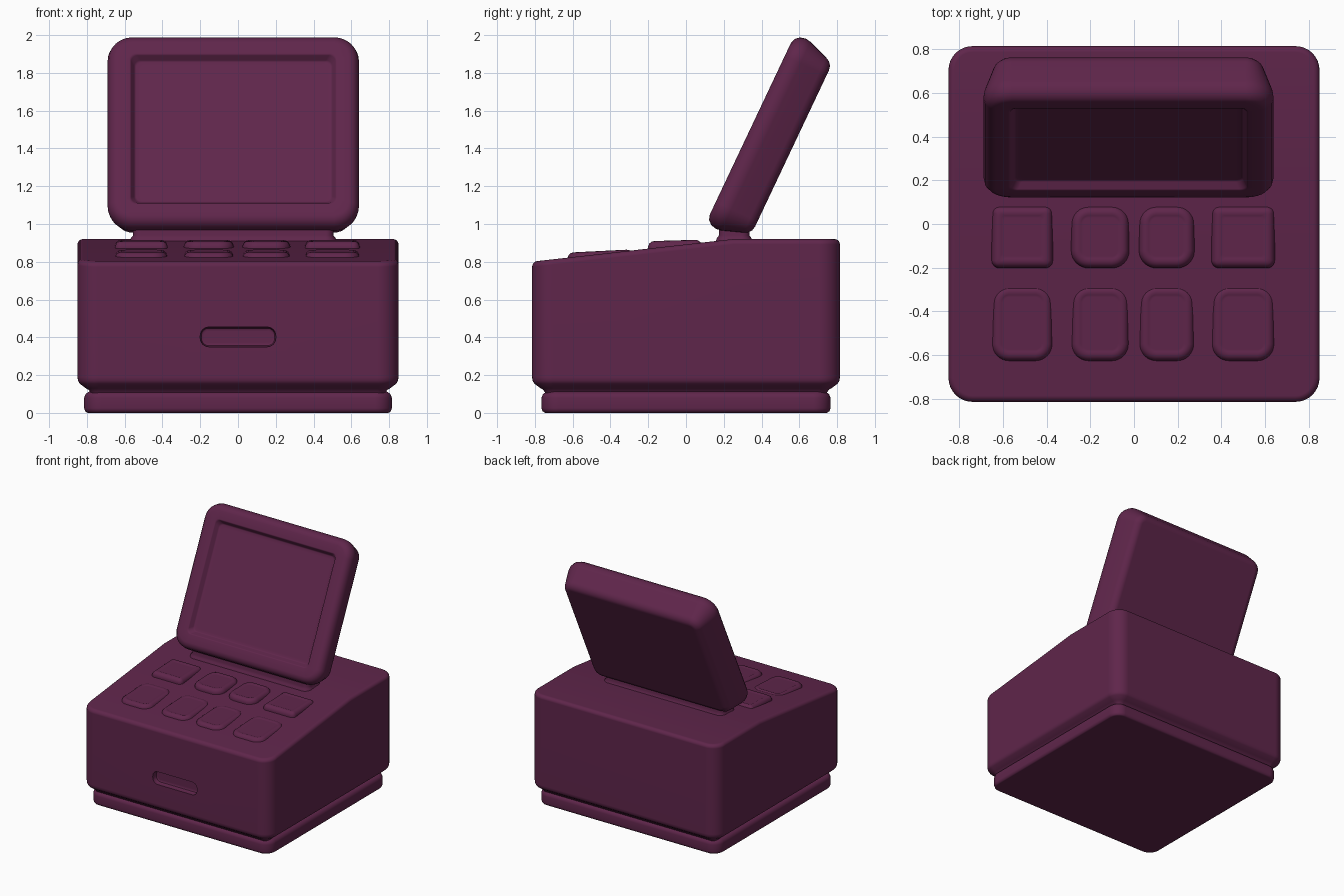
import bpy, bmesh, math
from mathutils import Matrix, Vector

if "Cube" in bpy.data.objects:
    bpy.data.objects.remove(bpy.data.objects["Cube"])

plum = bpy.data.materials.new("plum")
plum.diffuse_color = (0.115, 0.019, 0.070, 1)
plum.use_nodes = True
plum.node_tree.nodes["Principled BSDF"].inputs["Base Color"].default_value = plum.diffuse_color


def outline(hx, hy, r, seg=8):
    """Points of a rounded rectangle."""
    pts = []
    for k, (sx, sy) in enumerate([(1, 1), (-1, 1), (-1, -1), (1, -1)]):
        for i in range(seg + 1):
            a = math.pi / 2 * (k + i / seg)
            pts.append((sx * (hx - r) + r * math.cos(a), sy * (hy - r) + r * math.sin(a)))
    return pts


def loft(hx, hy, r, rings, min_r=0.025):
    """Rounded block from (inset, height) rings, closed at both ends."""
    bm = bmesh.new()
    loops = []
    for inset, z in rings:
        rr = max(r - inset, min_r)
        loops.append([bm.verts.new((x, y, z)) for x, y in outline(hx - inset, hy - inset, rr)])
    n = len(loops[0])
    for a, b in zip(loops, loops[1:]):
        for i in range(n):
            j = (i + 1) % n
            bm.faces.new((a[i], a[j], b[j], b[i]))
    bm.faces.new(list(reversed(loops[0])))
    bm.faces.new(loops[-1])
    return bm


def finish(name, bm, matrix=None):
    if matrix is not None:
        bm.transform(matrix)
    bmesh.ops.recalc_face_normals(bm, faces=bm.faces)
    me = bpy.data.meshes.new(name)
    bm.to_mesh(me)
    bm.free()
    me.materials.append(plum)
    ob = bpy.data.objects.new(name, me)
    bpy.context.collection.objects.link(ob)
    return ob


def activate(ob):
    bpy.ops.object.select_all(action='DESELECT')
    ob.select_set(True)
    bpy.context.view_layer.objects.active = ob


def smooth(ob, deg=42):
    activate(ob)
    bpy.ops.object.shade_smooth_by_angle(angle=math.radians(deg))
    wn = ob.modifiers.new("even_shading", 'WEIGHTED_NORMAL')
    wn.keep_sharp = True


# Plinth under the drawer
smooth(finish("base", loft(0.815, 0.765, 0.09, [
    (0.02, 0), (0.006, 0.008), (0, 0.025), (0, 0.08), (0.008, 0.1), (0.025, 0.112), (0.06, 0.115)])))

# Drawer body with a sloped keypad top
bm = loft(0.85, 0.815, 0.11, [
    (0.07, 0.105), (0.06, 0.122), (0.045, 0.13), (0.012, 0.155), (0.003, 0.17), (0, 0.19), (0, 1.2)])
slope = 0.112
for co, no in [((0, 0.25, 0.92), (0, -slope, 1)), ((0, 0, 0.92), (0, 0, 1))]:
    geom = bm.verts[:] + bm.edges[:] + bm.faces[:]
    cut = bmesh.ops.bisect_plane(bm, geom=geom, dist=1e-5, plane_co=co,
                                 plane_no=Vector(no).normalized(), clear_outer=True)
    rim = [e for e in cut["geom_cut"] if isinstance(e, bmesh.types.BMEdge) and e.is_boundary]
    bmesh.ops.holes_fill(bm, edges=rim, sides=0)
bmesh.ops.recalc_face_normals(bm, faces=bm.faces)
top_rim = [e for e in bm.edges if min(v.co.z for v in e.verts) > 0.7
           and len(e.link_faces) == 2 and e.calc_face_angle() > 0.8]
bmesh.ops.bevel(bm, geom=top_rim, offset=0.028, segments=4, profile=0.5, affect='EDGES')
body = finish("drawer_body", bm)

# Finger slot cut in the drawer front
slot = finish("slot_cutter", loft(0.2, 0.052, 0.045, [(0.02, -0.045), (0.006, -0.038), (0, -0.02), (0, 0.1)], 0.02),
              Matrix.Translation((0, -0.815, 0.402)) @ Matrix.Rotation(math.pi / 2, 4, 'X'))
slot.hide_render = True
activate(body)
mod = body.modifiers.new("slot", 'BOOLEAN')
mod.operation = 'DIFFERENCE'
mod.solver = 'EXACT'
mod.object = slot
bpy.ops.object.modifier_apply(modifier=mod.name)
bpy.data.objects.remove(slot, do_unlink=True)
smooth(body)

# Two rows of four keys
columns = [(-0.512, 0.14), (-0.155, 0.133), (0.15, 0.127), (0.5, 0.145)]
rows = [("front_key", -0.455, 0.175, 0.857, 0.05), ("back_key", -0.06, 0.143, 0.913, 0.03)]
for name, y, hy, z, tilt in rows:
    for i, (x, hx) in enumerate(columns):
        square = name == "back_key" and i in (0, 3)
        key = loft(hx, hy, 0.035 if square else 0.08, [
            (0, -0.07), (0, -0.03), (0.008, -0.013), (0.02, -0.003), (0.035, 0),
            (0.045, -0.004), (0.055, -0.005)], 0.015)
        smooth(finish(f"{name}_{i + 1}", key,
                      Matrix.Translation((x, y, z)) @ Matrix.Rotation(tilt, 4, 'X')))

# Hinge block joining screen and body
smooth(finish("screen_hinge", loft(0.53, 0.08, 0.04, [
    (-0.02, 0.9), (-0.012, 0.925), (0, 0.94), (0, 1.02)]), Matrix.Translation((-0.025, 0.255, 0))))

# Tilted screen with a recessed display
screen = loft(0.665, 0.557, 0.13, [
    (0.10, -0.122), (0.075, -0.117), (0.055, -0.1), (0.045, -0.08), (0.005, 0.03), (0, 0.06),
    (0.008, 0.092), (0.028, 0.114), (0.055, 0.122), (0.115, 0.122), (0.125, 0.117),
    (0.14, 0.088), (0.15, 0.083), (0.17, 0.083)], 0.035)
smooth(finish("screen", screen, Matrix.Translation((-0.025, 0.451, 1.452))
              @ Matrix.Rotation(math.radians(90 - 25.3), 4, 'X')))
